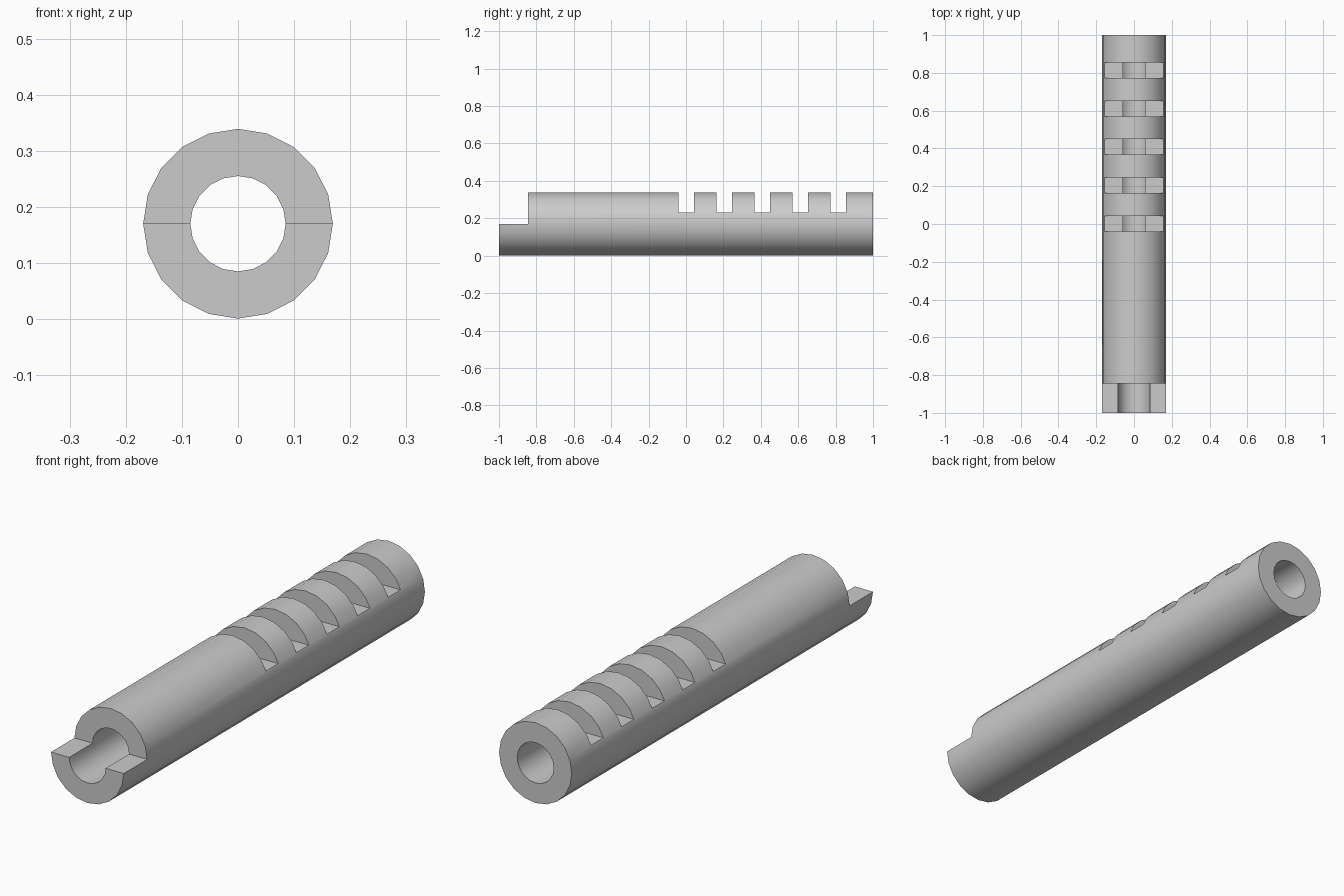
import bpy, bmesh, math

if "Cube" in bpy.data.objects:
    bpy.data.objects.remove(bpy.data.objects["Cube"])

R_OUT, R_IN, AXIS_Z, SIDES = 0.169, 0.085, 0.17, 20

grey = bpy.data.materials.new("plain grey")
grey.diffuse_color = (0.6, 0.6, 0.6, 1)
grey.use_nodes = True
grey.node_tree.nodes["Principled BSDF"].inputs["Base Color"].default_value = grey.diffuse_color


def make_object(name, bm):
    bmesh.ops.recalc_face_normals(bm, faces=bm.faces)
    mesh = bpy.data.meshes.new(name)
    bm.to_mesh(mesh)
    bm.free()
    mesh.materials.append(grey)
    obj = bpy.data.objects.new(name, mesh)
    bpy.context.collection.objects.link(obj)
    return obj


def add_box(bm, x, y, z):
    """Box from (min, max) pairs."""
    verts = bmesh.ops.create_cube(bm, size=1)["verts"]
    for v in verts:
        v.co = [lo + (c + 0.5) * (hi - lo) for c, (lo, hi) in zip(v.co, (x, y, z))]


# Hollow tube along y: four rings of points joined by quads
bm = bmesh.new()
rings = []
for r, y in ((R_OUT, -1), (R_OUT, 1), (R_IN, 1), (R_IN, -1)):
    angles = [2 * math.pi * i / SIDES for i in range(SIDES)]
    rings.append([bm.verts.new((r * math.cos(a), y, AXIS_Z + round(r * math.sin(a), 6)))
                  for a in angles])
for k in range(4):
    a, b = rings[k], rings[(k + 1) % 4]
    for i in range(SIDES):
        j = (i + 1) % SIDES
        bm.faces.new((a[i], a[j], b[j], b[i]))
tube = make_object("slotted_tube", bm)

# Cutters: half-round front step and five cross slots in the top
bm = bmesh.new()
add_box(bm, (-0.3, 0.3), (-1.1, -0.845), (AXIS_Z, 0.5))
for i in range(5):
    y = 0.002 + 0.203 * i
    add_box(bm, (-0.3, 0.3), (y - 0.041, y + 0.041), (0.23, 0.5))
cutter = make_object("slot_cutter", bm)
cutter.hide_render = True

mod = tube.modifiers.new("slots", "BOOLEAN")
mod.operation = "DIFFERENCE"
mod.solver = "EXACT"
mod.object = cutter
bpy.context.view_layer.objects.active = tube
tube.select_set(True)
bpy.ops.object.modifier_apply(modifier=mod.name)
bpy.data.objects.remove(cutter)

# Smooth round walls, sharp cut edges
bpy.ops.object.shade_smooth_by_angle(angle=math.radians(30))
